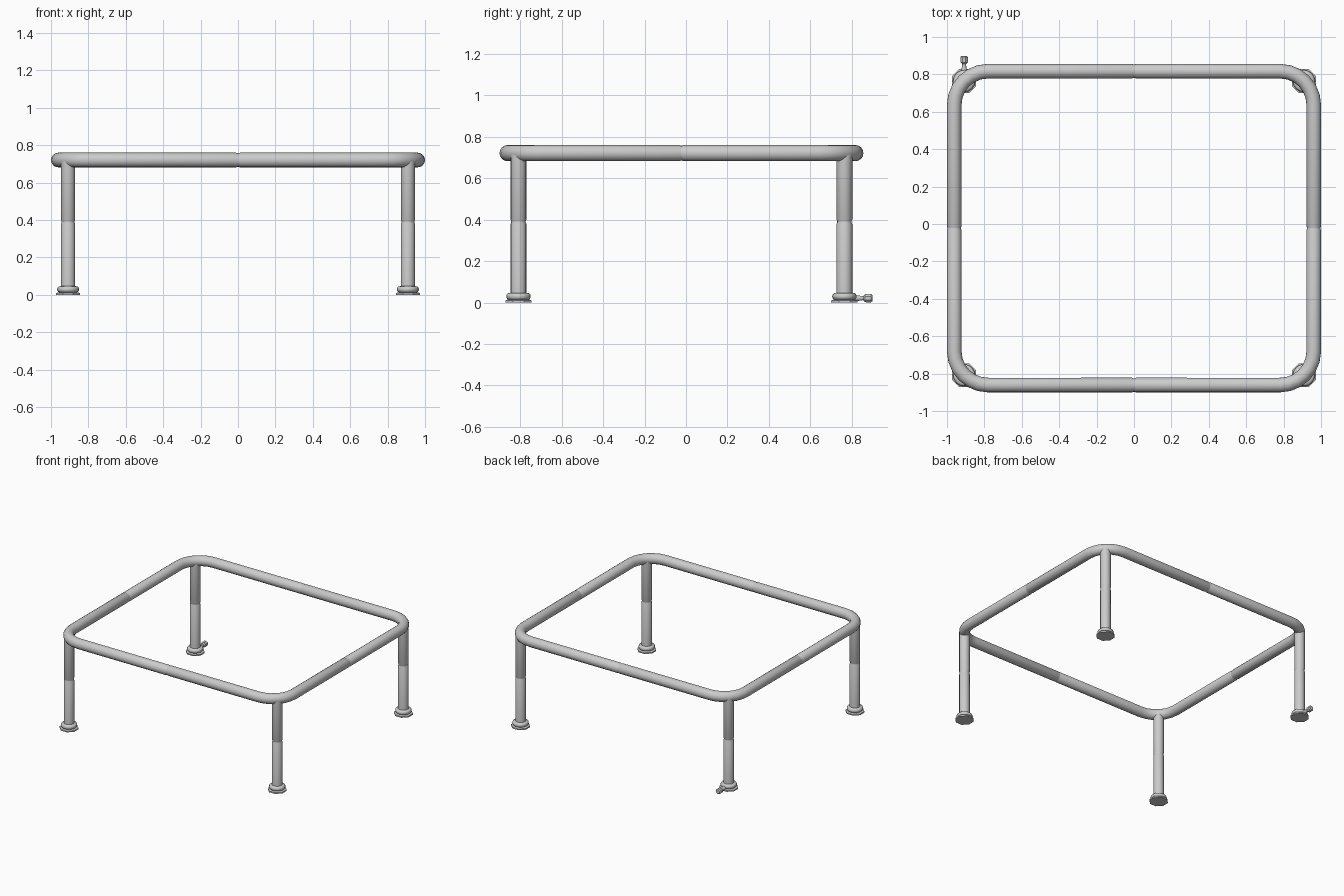
import bpy, bmesh
from math import cos, sin, pi
from mathutils import Matrix, Vector

if "Cube" in bpy.data.objects:
    bpy.data.objects.remove(bpy.data.objects["Cube"])

TUBE = 0.039
RING_Z = 0.721
CY = -0.022            # frame centre in y (the knob extends the back)
HX, HY, BEND = 0.961, 0.839, 0.18


def finish(obj, angle=40):
    bpy.ops.object.select_all(action='DESELECT')
    obj.select_set(True)
    bpy.context.view_layer.objects.active = obj
    bpy.ops.object.shade_smooth_by_angle(angle=angle * pi / 180)
    return obj


def lathe(name, profile, sides, matrix, turn=0.0):
    """Closed turned solid from (radius, height) pairs."""
    bm = bmesh.new()
    rings = []
    for r, z in profile:
        rings.append([bm.verts.new((r * cos(turn + 2 * pi * i / sides),
                                    r * sin(turn + 2 * pi * i / sides), z))
                      for i in range(sides)])
    for a, b in zip(rings, rings[1:]):
        for i in range(sides):
            j = (i + 1) % sides
            bm.faces.new((a[i], a[j], b[j], b[i]))
    bm.faces.new(rings[0][::-1])
    bm.faces.new(rings[-1])
    bmesh.ops.transform(bm, matrix=matrix, verts=bm.verts)
    bmesh.ops.recalc_face_normals(bm, faces=bm.faces)
    mesh = bpy.data.meshes.new(name)
    bm.to_mesh(mesh)
    bm.free()
    obj = bpy.data.objects.new(name, mesh)
    bpy.context.collection.objects.link(obj)
    return finish(obj)


# Top frame: rounded rectangle path with a shallow joint groove mid-side
path = []
corners = [(1, 1), (-1, 1), (-1, -1), (1, -1)]
joints = [(0, HY), (-HX, 0), (0, -HY), (HX, 0)]
for k, (sx, sy) in enumerate(corners):
    for i in range(7):
        a = k * pi / 2 + i * pi / 12
        path.append((sx * (HX - BEND) + BEND * cos(a),
                     sy * (HY - BEND) + BEND * sin(a), 1.0))
    jx, jy = joints[k]
    d = Vector((-sin((k + 1) * pi / 2), cos((k + 1) * pi / 2)))
    for off, rad in ((-0.010, 1.0), (-0.004, 0.93), (0.004, 0.93), (0.010, 1.0)):
        path.append((jx + d.x * off, jy + d.y * off, rad))

curve = bpy.data.curves.new("top_frame", 'CURVE')
curve.dimensions = '3D'
curve.bevel_depth = TUBE
curve.bevel_resolution = 6
spline = curve.splines.new('POLY')
spline.points.add(len(path) - 1)
spline.use_cyclic_u = True
for p, (x, y, rad) in zip(spline.points, path):
    p.co = (x, y + CY, RING_Z, 1)
    p.radius = rad
tmp = bpy.data.objects.new("frame_path", curve)
bpy.context.collection.objects.link(tmp)
bpy.context.view_layer.update()
mesh = bpy.data.meshes.new_from_object(
    tmp.evaluated_get(bpy.context.evaluated_depsgraph_get()))
bpy.data.objects.remove(tmp)
frame = bpy.data.objects.new("top_frame", mesh)
bpy.context.collection.objects.link(frame)
finish(frame)

# Legs with joint groove, rounded collar and octagonal foot plate
LEG = [(0.038, 0.012), (0.038, 0.380), (0.035, 0.386),
       (0.035, 0.394), (0.038, 0.400), (0.038, RING_Z)]
COLLAR = [(0.040, 0.012), (0.052, 0.015), (0.058, 0.023), (0.059, 0.031),
          (0.056, 0.040), (0.050, 0.045), (0.036, 0.047)]
PLATE = [(0.069, 0.0), (0.069, 0.010), (0.055, 0.014)]
diag = BEND * cos(pi / 4)
lx, ly = HX - BEND + diag, HY - BEND + diag
for sy, fb in ((-1, "front"), (1, "back")):
    for sx, lr in ((-1, "left"), (1, "right")):
        m = Matrix.Translation((sx * lx, sy * ly + CY, 0))
        tag = f"{fb}_{lr}"
        lathe(tag + "_leg", LEG, 16, m)
        lathe(tag + "_collar", COLLAR, 16, m)
        lathe(tag + "_foot", PLATE, 8, m, pi / 8)

# Valve on the back left foot: tapered stem and faceted cap, pointing back
back = Matrix.Translation((-lx, ly + CY, 0.021)) @ Matrix.Rotation(-pi / 2, 4, 'X')
lathe("valve_stem", [(0.014, 0.04), (0.014, 0.065), (0.010, 0.09), (0.010, 0.105)], 10, back)
lathe("valve_cap", [(0.013, 0.092), (0.021, 0.100), (0.022, 0.128), (0.016, 0.135)],
      8, back, pi / 8)
